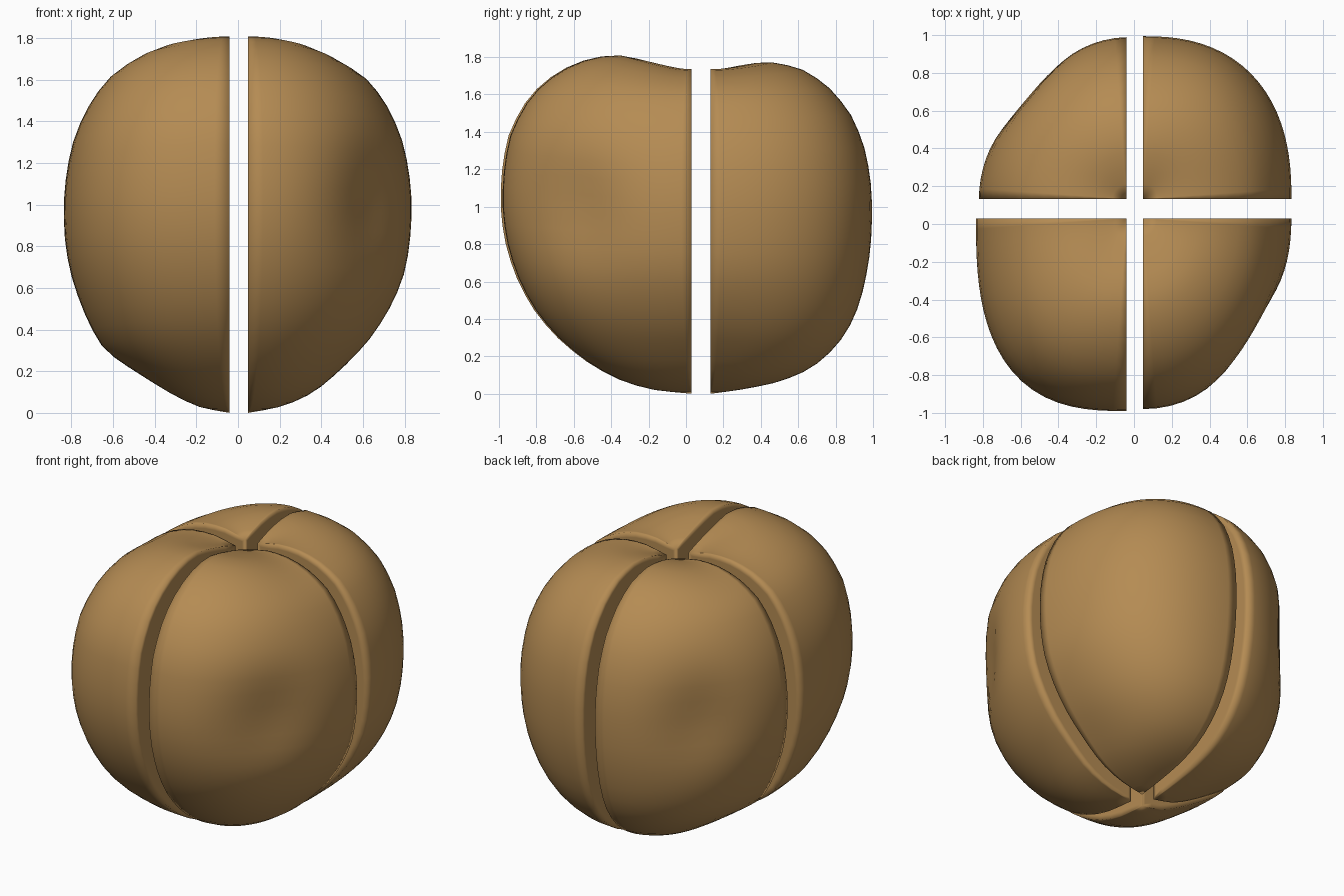
import bpy, bmesh, math

if "Cube" in bpy.data.objects:
    bpy.data.objects.remove(bpy.data.objects["Cube"])

mat = bpy.data.materials.new("tan_brown")
mat.diffuse_color = (0.46, 0.26, 0.087, 1)
mat.use_nodes = True
mat.node_tree.nodes["Principled BSDF"].inputs["Base Color"].default_value = mat.diffuse_color

# Meridian profiles: (relative radius, height) from top to bottom
Y_FRONT = [(0, 1.71), (.2, 1.77), (.4, 1.82), (.55, 1.79), (.68, 1.735), (.79, 1.655), (.88, 1.545),
           (.96, 1.38), (.99, 1.2), (1, 1.02), (.98, .83), (.925, .64), (.835, .46), (.715, .31),
           (.565, .18), (.4, .08), (.22, .02), (0, 0)]
Y_BACK = [(0, 1.70), (.13, 1.75), (.36, 1.78), (.58, 1.735), (.74, 1.635), (.87, 1.495), (.95, 1.33),
          (.99, 1.15), (1, .98), (.99, .77), (.95, .57), (.89, .4), (.78, .25), (.62, .13),
          (.42, .06), (.18, .02), (0, 0)]
X_TOP = [(0, 1.705), (.2, 1.74), (.4, 1.73), (.57, 1.685), (.73, 1.605), (.84, 1.49), (.935, 1.33),
         (.98, 1.17), (1, 1)]
X_RIGHT = X_TOP + [(.985, .8), (.945, .64), (.85, .48), (.73, .34), (.58, .22),
                   (.41, .1), (.22, .03), (0, 0)]
X_LEFT = X_TOP + [(.99, .8), (.945, .63), (.86, .45), (.76, .3), (.58, .205),
                  (.4, .115), (.2, .03), (0, 0)]
ROWS, COLS = 32, 22


def resample(pts, n):
    """Even spacing along the profile."""
    lens = [0]
    for a, b in zip(pts, pts[1:]):
        lens.append(lens[-1] + math.dist(a, b))
    out, k = [], 0
    for i in range(n + 1):
        d = lens[-1] * i / n
        while k < len(pts) - 2 and lens[k + 1] < d:
            k += 1
        f = (d - lens[k]) / (lens[k + 1] - lens[k])
        out.append([pts[k][j] + f * (pts[k + 1][j] - pts[k][j]) for j in (0, 1)])
    return [out[0]] + [[(out[i - 1][j] + 4 * out[i][j] + out[i + 1][j]) / 6 for j in (0, 1)]
                       for i in range(1, n)] + [out[-1]]


def segment(name, corner, sx, sy, a, b, power, xprof, yprof, dent):
    """One swollen quarter with two flat walls meeting at the corner."""
    px, py = resample(xprof, ROWS), resample(yprof, ROWS)
    bm = bmesh.new()
    top = bm.verts.new((*corner, px[0][1]))
    bottom = bm.verts.new((*corner, 0))
    cols = []
    for c in range(COLS + 1):
        t = math.pi / 2 * c / COLS
        ct, st = max(math.cos(t), 0), max(math.sin(t), 0)
        if c == 0:
            st = 0
        if c == COLS:
            ct = 0
        R = ((ct / a) ** power + (st / b) ** power) ** (-1 / power)
        w = st * st
        col = []
        for i in range(1, ROWS):
            r = (px[i][0] * (1 - w) + py[i][0] * w) * R
            z = px[i][1] * (1 - w) + py[i][1] * w
            # soft hollow in the middle of the outer face
            r *= 1 - dent * math.exp(-((t - .8) / .33) ** 2 - ((z - .98) / .3) ** 2)
            col.append(bm.verts.new((corner[0] + sx * r * ct, corner[1] + sy * r * st, z)))
        cols.append(col)
    for p, q in zip(cols, cols[1:]):
        bm.faces.new((top, p[0], q[0]))
        bm.faces.new((bottom, q[-1], p[-1]))
        for i in range(ROWS - 2):
            bm.faces.new((p[i], p[i + 1], q[i + 1], q[i]))
    # inner walls, with a rim band so the edge shades softly
    walls = [bm.faces.new([top] + cols[0] + [bottom]),
             bm.faces.new([bottom] + cols[-1][::-1] + [top])]
    bmesh.ops.recalc_face_normals(bm, faces=bm.faces)
    bmesh.ops.inset_individual(bm, faces=walls, thickness=.03)
    for f in bm.faces:
        f.smooth = True
    me = bpy.data.meshes.new(name)
    bm.to_mesh(me)
    bm.free()
    me.materials.append(mat)
    ob = bpy.data.objects.new(name, me)
    bpy.context.collection.objects.link(ob)


# Four quarters around a cross-shaped gap
segment("front_left_segment", (-.04, .03), -1, -1, .80, 1.025, 2.75, X_LEFT, Y_FRONT, 0)
segment("front_right_segment", (.048, .03), 1, -1, .79, 1.015, 2.05, X_RIGHT, Y_FRONT, .08)
segment("back_left_segment", (-.04, .132), -1, 1, .785, .86, 1.85, X_LEFT, Y_BACK, .075)
segment("back_right_segment", (.048, .132), 1, 1, .79, .865, 2.4, X_RIGHT, Y_BACK, 0)
